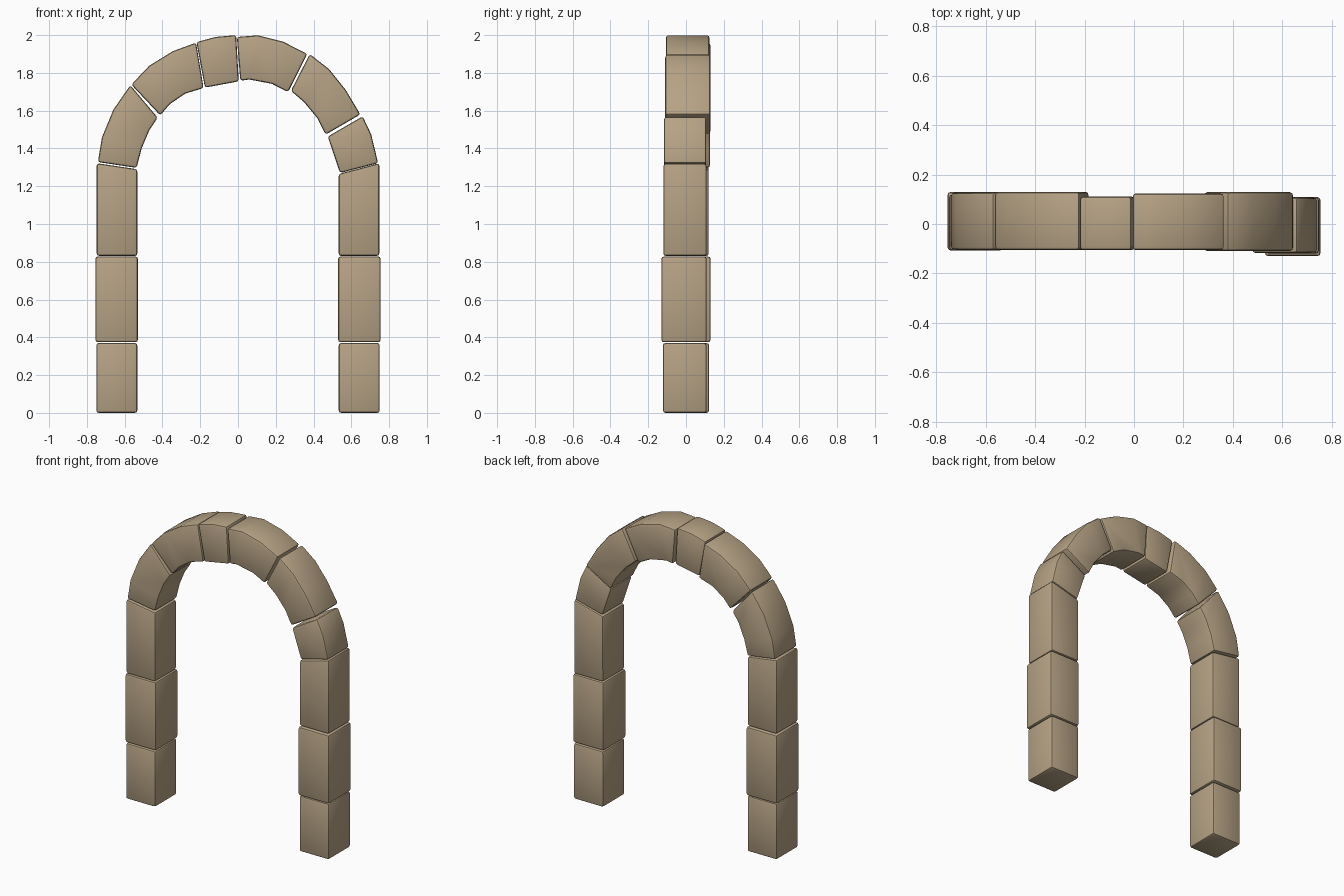
import bpy, bmesh

if "Cube" in bpy.data.objects:
    bpy.data.objects.remove(bpy.data.objects["Cube"])

stone = bpy.data.materials.new("sandstone")
stone.diffuse_color = (0.47, 0.365, 0.235, 1)
stone.use_nodes = True
stone.node_tree.nodes["Principled BSDF"].inputs["Base Color"].default_value = stone.diffuse_color


def block(name, outline, y0, y1):
    """Extrude an x-z outline along y and soften its sharp edges."""
    bm = bmesh.new()
    face = bm.faces.new([bm.verts.new((x, y0, z)) for x, z in outline])
    ext = bmesh.ops.extrude_face_region(bm, geom=[face])
    for v in ext["geom"]:
        if isinstance(v, bmesh.types.BMVert):
            v.co.y = y1
    bmesh.ops.recalc_face_normals(bm, faces=bm.faces)
    mesh = bpy.data.meshes.new(name)
    bm.to_mesh(mesh)
    bm.free()
    ob = bpy.data.objects.new(name, mesh)
    bpy.context.collection.objects.link(ob)
    mesh.materials.append(stone)
    bev = ob.modifiers.new("soft_edges", "BEVEL")
    bev.width = 0.013
    bev.segments = 2
    bev.limit_method = "ANGLE"
    bev.angle_limit = 0.7
    bpy.ops.object.select_all(action="DESELECT")
    bpy.context.view_layer.objects.active = ob
    ob.select_set(True)
    bpy.ops.object.modifier_apply(modifier=bev.name)
    bpy.ops.object.shade_smooth_by_angle(angle=0.6)


# Pillars: inner x, outer x, bottom z, inner top z, outer top z, half depth shift
for side, label, inner_top in ((-1, "left", 1.29), (1, "right", 1.265)):
    rows = (("base", 0.533, 0.750, 0.0, 0.370, 0.370, 0.122),
            ("middle", 0.530, 0.755, 0.374, 0.828, 0.828, 0.130),
            ("upper", 0.533, 0.748, 0.831, inner_top, 1.322, 0.120))
    for part, xi, xo, z0, zi, zo, reach in rows:
        # the two pillars are offset slightly to opposite sides in depth
        y0, y1 = (-0.107, reach) if side < 0 else (-reach, 0.109)
        block(f"{label}_pillar_{part}",
              [(side * xi, z0), (side * xo, z0), (side * xo, zo), (side * xi, zi)], y0, y1)

# Arch stones: outer edge then inner edge, left to right
block("arch_stone_1", [(-.742, 1.328), (-.72, 1.46), (-.66, 1.605), (-.57, 1.735),
                       (-.425, 1.563), (-.47, 1.495), (-.51, 1.40), (-.537, 1.297)], -0.105, 0.127)
block("arch_stone_2", [(-.565, 1.738), (-.47, 1.838), (-.345, 1.915), (-.222, 1.96),
                       (-.182, 1.72), (-.28, 1.69), (-.36, 1.635), (-.412, 1.575)], -0.105, 0.130)
block("arch_stone_3", [(-.22, 1.963), (-.12, 1.99), (-.01, 2.0),
                       (.004, 1.755), (-.175, 1.722)], -0.106, 0.111)
block("arch_stone_4", [(-.006, 1.99), (.105, 1.999), (.24, 1.965), (.367, 1.90),
                       (.265, 1.698), (.18, 1.742), (.06, 1.765), (.012, 1.758)], -0.106, 0.124)
block("arch_stone_5", [(.38, 1.90), (.482, 1.82), (.57, 1.71), (.648, 1.58),
                       (.464, 1.473), (.42, 1.56), (.35, 1.645), (.28, 1.705)], -0.110, 0.129)
block("arch_stone_6", [(.66, 1.57), (.705, 1.475), (.742, 1.322),
                       (.54, 1.27), (.475, 1.463)], -0.117, 0.107)
